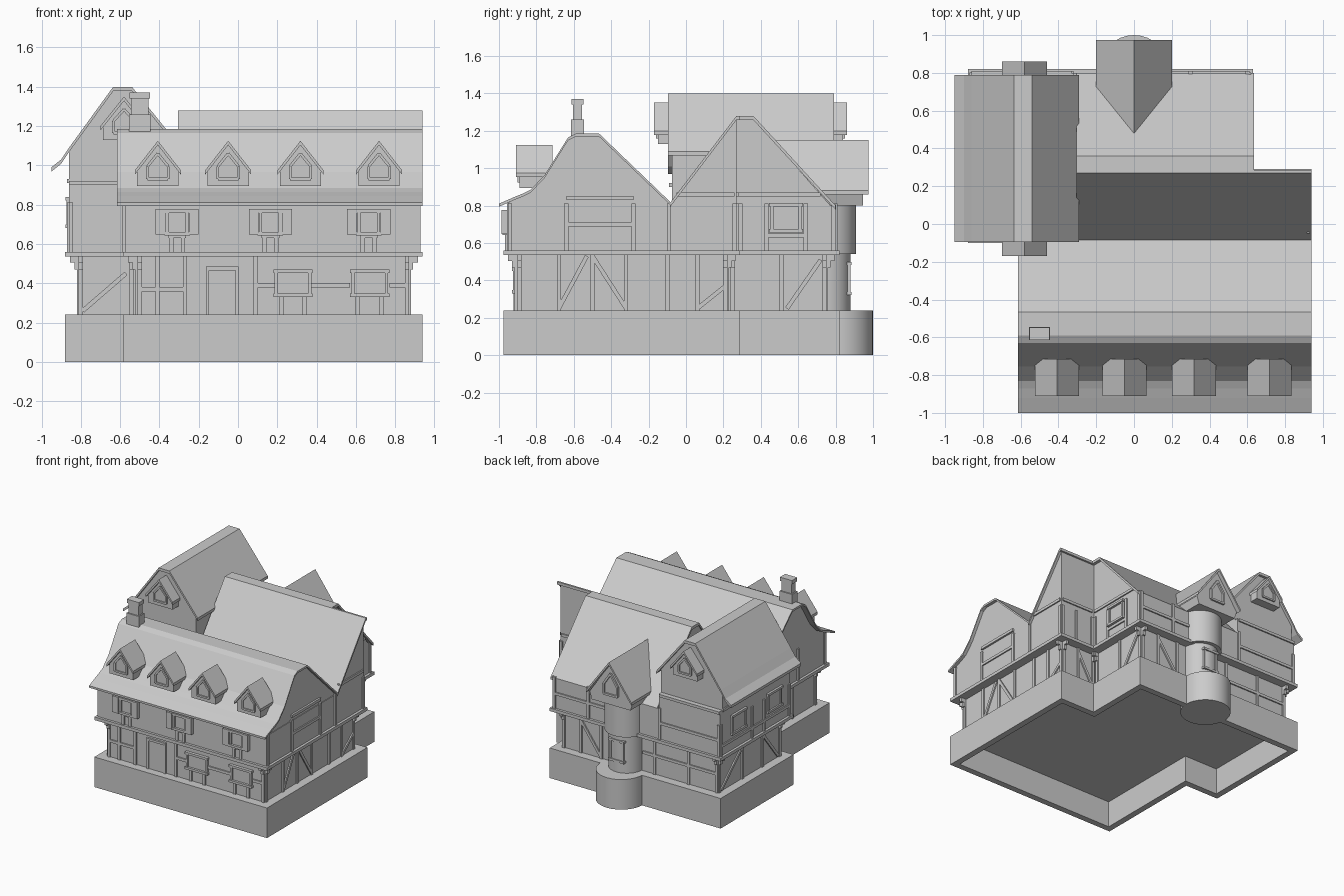
import bpy, bmesh, math
from mathutils import Vector

if "Cube" in bpy.data.objects:
    bpy.data.objects.remove(bpy.data.objects["Cube"])


def link(bm, name):
    me = bpy.data.meshes.new(name)
    bm.to_mesh(me)
    bm.free()
    ob = bpy.data.objects.new(name, me)
    bpy.context.collection.objects.link(ob)
    return ob


def prism(name, pts, axis, a, b, hollow=0):
    """Extrude a 2D outline along an axis: x -> (y,z), y -> (x,z), z -> (x,y)."""
    place = {'x': lambda p, t: (t, p[0], p[1]),
             'y': lambda p, t: (p[0], t, p[1]),
             'z': lambda p, t: (p[0], p[1], t)}[axis]
    bm = bmesh.new()
    lo = [bm.verts.new(place(p, a)) for p in pts]
    hi = [bm.verts.new(place(p, b)) for p in pts]
    bottom = bm.faces.new(lo)
    bm.faces.new(hi)
    n = len(pts)
    for i in range(n):
        j = (i + 1) % n
        bm.faces.new((lo[i], lo[j], hi[j], hi[i]))
    bmesh.ops.recalc_face_normals(bm, faces=bm.faces)
    if hollow:
        bmesh.ops.inset_region(bm, faces=[bottom], thickness=0.07)
        f = bmesh.ops.extrude_discrete_faces(bm, faces=[bottom])['faces'][0]
        bmesh.ops.translate(bm, verts=f.verts, vec=(0, 0, hollow))
    return link(bm, name)


def box(name, x0, x1, y0, y1, z0, z1):
    return prism(name, [(x0, y0), (x1, y0), (x1, y1), (x0, y1)], 'z', z0, z1)


def shell(name, prof, axis, a, b, t=0.022):
    """Roof slab: a profile and the same profile lowered."""
    return prism(name, prof + [(u, z - t) for u, z in reversed(prof)], axis, a, b)


def drum(name, r, y, z0, z1):
    """Round tower stage centred on x = 0."""
    bm = bmesh.new()
    bmesh.ops.create_cone(bm, cap_ends=True, segments=32, radius1=r, radius2=r, depth=z1 - z0)
    bmesh.ops.translate(bm, verts=bm.verts, vec=(0, y, (z0 + z1) / 2))
    ob = link(bm, name)
    bpy.context.view_layer.objects.active = ob
    ob.select_set(True)
    bpy.ops.object.shade_smooth_by_angle(angle=math.radians(40))
    ob.select_set(False)


def beam(face, u0, z0, u1, z1, w=0.022, d=0.01, name="timber"):
    """Straight timber on a wall face = (axis, position, outward sign)."""
    axis, pos, s = face
    v = Vector((u1 - u0, z1 - z0)).normalized() * w / 2
    q = [(u0 - v.y, z0 + v.x), (u1 - v.y, z1 + v.x), (u1 + v.y, z1 - v.x), (u0 + v.y, z0 - v.x)]
    prism(name, q, axis, pos - s * 0.005, pos + s * d)


def window(face, u, z, w, h, shutters=False, d=0.018):
    a, b, c, e = u - w / 2, u + w / 2, z - h / 2, z + h / 2
    beam(face, a, z, b, z, h, 0.006, "window_pane")
    for x in (a, b):
        beam(face, x, c, x, e, 0.016, d, "window_frame")
    beam(face, a - .015, e, b + .015, e, 0.018, d + .006, "window_head")
    beam(face, a - .015, c, b + .015, c, 0.018, d + .006, "window_sill")
    if shutters:
        for x in (a - .035, b + .035):
            beam(face, x, c - .005, x, e + .01, 0.05, 0.03, "shutter")


def outline(d):
    """House footprint grown outward by d."""
    f, r, st, xs, bk, l, wf, xl = -.907 - d, .87 + d, .22 + d, .56 + d, .75 + d, -.81 - d, -.03 - d, -.515 - d
    return [(xl, f), (r, f), (r, st), (xs, st), (xs, bk), (l, bk), (l, wf), (xl, wf)]


def dormer(cx, zb, ze, zp, hw, y0, y1, name):
    """Gabled dormer running from its face y0 back to y1."""
    s = 1 if y1 > y0 else -1
    b = hw - .012
    yf = y0 + s * .02
    prism(name + "_body", [(cx - b, zb), (cx + b, zb), (cx + b, ze), (cx, zp - .02), (cx - b, ze)], 'y', yf, y1)
    shell(name + "_roof", [(cx - hw, ze), (cx, zp), (cx + hw, ze)], 'y', y0, y1)
    face = ('y', yf, -s)
    w, m, lo, top = hw * .45, (zb + ze) / 2 + .04, zb + .035, zp - .065
    path = [(cx - w, lo), (cx + w, lo), (cx + w, m + .02), (cx, top), (cx - w, m + .02)]
    for p, q in zip(path, path[1:] + path[:1]):
        beam(face, *p, *q, .014, .01, name + "_window_frame")


# Plinth, storeys and floor band
prism("plinth", outline(.07), 'z', 0, .24, hollow=.21)
prism("lower_walls", outline(0), 'z', .235, .54)
prism("upper_walls", outline(.05), 'z', .54, .80)
prism("floor_band", outline(.07), 'z', .535, .56)

# Front range roof and gables
F = [(-1, .81), (-.92, .845), (-.87, .865), (-.83, .885), (-.755, .965), (-.63, 1.165), (-.59, 1.185),
     (-.465, 1.185), (-.085, .82)]
shell("front_roof", F, 'x', -.615, .94, .016)
prism("front_gable", [(-.957, .78), (-.957, .81)] + [(y, z - .012) for y, z in F[1:]] + [(-.085, .78)],
      'x', -.565, .915)

# Middle range: full roof, and half gable at the right end
M = [(-.085, .815), (.27, 1.28), (.36, 1.28), (.8, .8)]
shell("middle_roof", M, 'x', -.305, .635)
shell("middle_roof_half", M[:2] + [(.285, 1.28)], 'x', .635, .94)
prism("middle_gable", [(-.085, .78)] + [(y, z - .012) for y, z in M[:3]] + [(.79, .78)], 'x', -.295, .61)
prism("half_gable", [(-.085, .78), (-.085, .80), (.266, 1.265), (.27, 1.265), (.27, .78)], 'x', .5, .92)

# Left wing
W = [(-.95, .99), (-.90, 1.03), (-.86, 1.09), (-.635, 1.40), (-.54, 1.40), (-.29, 1.09)]
shell("wing_roof", W, 'y', -.095, .79)
prism("wing_walls", [(-.86, .54), (-.86, 1.075), (-.632, 1.385), (-.543, 1.385), (-.32, 1.11), (-.32, .54)],
      'y', -.075, .77)
prism("wing_walls_back", [(-.86, .54), (-.86, .92), (-.32, .92), (-.32, .54)], 'y', .7, .80)
dormer(-.58, 1.13, 1.2, 1.35, .12, -.17, 0, "wing_hood_front")
dormer(-.58, 1.13, 1.2, 1.35, .12, .86, .7, "wing_hood_back")

# Front dormers
for x in (-.408, -.05, .318, .718):
    dormer(x, .895, .975, 1.125, .117, -.91, -.715, "dormer")

# Chimney
box("chimney_base", -.555, -.445, -.615, -.545, 1.1, 1.26)
box("chimney_stack", -.545, -.455, -.605, -.555, 1.2, 1.36)
box("chimney_cap", -.553, -.447, -.613, -.547, 1.34, 1.37)

# Round stair tower at the back
drum("tower_foot", .185, .815, 0, .24)
drum("tower_lower", .135, .745, .23, .55)
drum("tower_upper", .16, .75, .54, .82)
shell("tower_roof", [(-.2, .88), (0, 1.15), (.2, .88)], 'y', .48, .975)
prism("tower_gable", [(-.17, .80), (.17, .80), (.19, .86), (0, 1.135), (-.19, .86)], 'y', .5, .945)
window(('y', .862, 1), 0, .41, .11, .16)
loop = [(-.06, .88), (.06, .88), (.06, .96), (0, 1.05), (-.06, .96)]
for p, q in zip(loop, loop[1:] + loop[:1]):
    beam(('y', .945, 1), *p, *q, .016, .014, "tower_gable_frame")

# Wall faces used for timbering
front_lo, front_up = ('y', -.907, -1), ('y', -.957, -1)
right_lo, right_up = ('x', .87, 1), ('x', .92, 1)
step_lo, step_up = ('x', .56, 1), ('x', .61, 1)
left_lo, left_up = ('x', -.81, -1), ('x', -.86, -1)
back_lo, back_up = ('y', .75, 1), ('y', .80, 1)
wing_lo, wing_up = ('y', -.03, -1), ('y', -.08, -1)

# Posts of the lower and upper storeys
posts = [(front_lo, (-.5, -.41, -.27, .09, .86), (-.31, .165, .665)),
         (right_lo, (-.89, -.68, -.5, -.32, -.1, .06, .21), (-.94, -.64, -.28, -.09, .26)),
         (step_lo, (.25, .51, .74), (.29, .43, .64, .79)),
         (left_lo, (-.02, .2, .45, .74), (-.07, .25, .4, .79)),
         (back_lo, (-.8, -.55, -.25, .22, .4, .55), (-.85, -.33, .3, .6)),
         (wing_lo, (-.8, -.54), (-.85, -.58)),
         (('x', -.515, -1), (-.89, -.6, -.3, -.06), (-.94, -.6, -.35, -.1)),
         (('y', .22, 1), (.58, .72, .86), (.63, .78, .91))]
for (ax, p, s), low, up in posts:
    for i, u in enumerate(low):
        beam((ax, p, s), u, .24, u, .54)
        # jetty bracket below the floor band, at the wall ends
        if i in (0, len(low) - 1):
            beam((ax, p, s), u, .47, u, .54, .022, .022, "bracket")
            beam((ax, p, s), u, .505, u, .54, .022, .045, "bracket")
    for u in up:
        if ax == 'y' and s < 0 and p < -.5:
            for k in (-.03, .03):
                beam(front_up, u + k, .56, u + k, .65)
            beam(front_up, u - .045, .64, u + .045, .64)
        else:
            beam((ax, p + s * .05, s), u, .56, u, .81)

# Short posts and rails between the lower front windows
for x in (.22, .34, .61, .73):
    beam(front_lo, x, .24, x, .335)
for a, b in ((.09, .19), (.37, .57), (.77, .86)):
    beam(front_lo, a, .39, b, .39)

# Rails and diagonal braces
rails = [(front_lo, -.5, .37, -.27, .37),
         (right_up, -.64, .70, -.28, .70), (right_up, -.64, .84, -.28, .84), (right_up, -.05, .86, .26, .86),
         (step_up, .28, .86, .72, .86), (step_up, .43, .64, .64, .64),
         (right_lo, -.68, .25, -.53, .53), (right_lo, -.5, .53, -.32, .25), (right_lo, .06, .25, .21, .37),
         (step_lo, .54, .25, .72, .51), (left_lo, 0, .25, .2, .5), (left_lo, .45, .5, .72, .25),
         (left_up, -.07, .64, .79, .64), (left_up, -.07, .92, .77, .92),
         (back_up, -.85, .69, -.33, .69), (back_up, -.86, .91, -.33, .91), (back_lo, -.8, .39, -.15, .39),
         (back_up, .15, .68, .6, .68), (back_lo, .22, .25, .4, .5), (wing_lo, -.79, .26, -.57, .45),
         (wing_up, -.86, .91, -.58, .91), (('y', .27, 1), .63, .86, .91, .86), (('y', .22, 1), .58, .25, .72, .5)]
for face, *line in rails:
    beam(face, *line)

# Door and windows
beam(front_lo, -.08, .24, -.08, .47, .14, .006, "door")
for u in (-.155, -.005):
    beam(front_lo, u, .24, u, .48, .016, .014, "door_frame")
beam(front_lo, -.163, .475, .003, .475, .018, .016, "door_head")
for x in (-.31, .165, .665):
    window(front_up, x, .71, .10, .115, shutters=True)
for x in (.28, .67):
    window(front_lo, x, .40, .17, .12)
window(step_up, .535, .735, .15, .14)
for y in (.12, .57):
    window(left_up, y, .76, .16, .14, d=.012)
